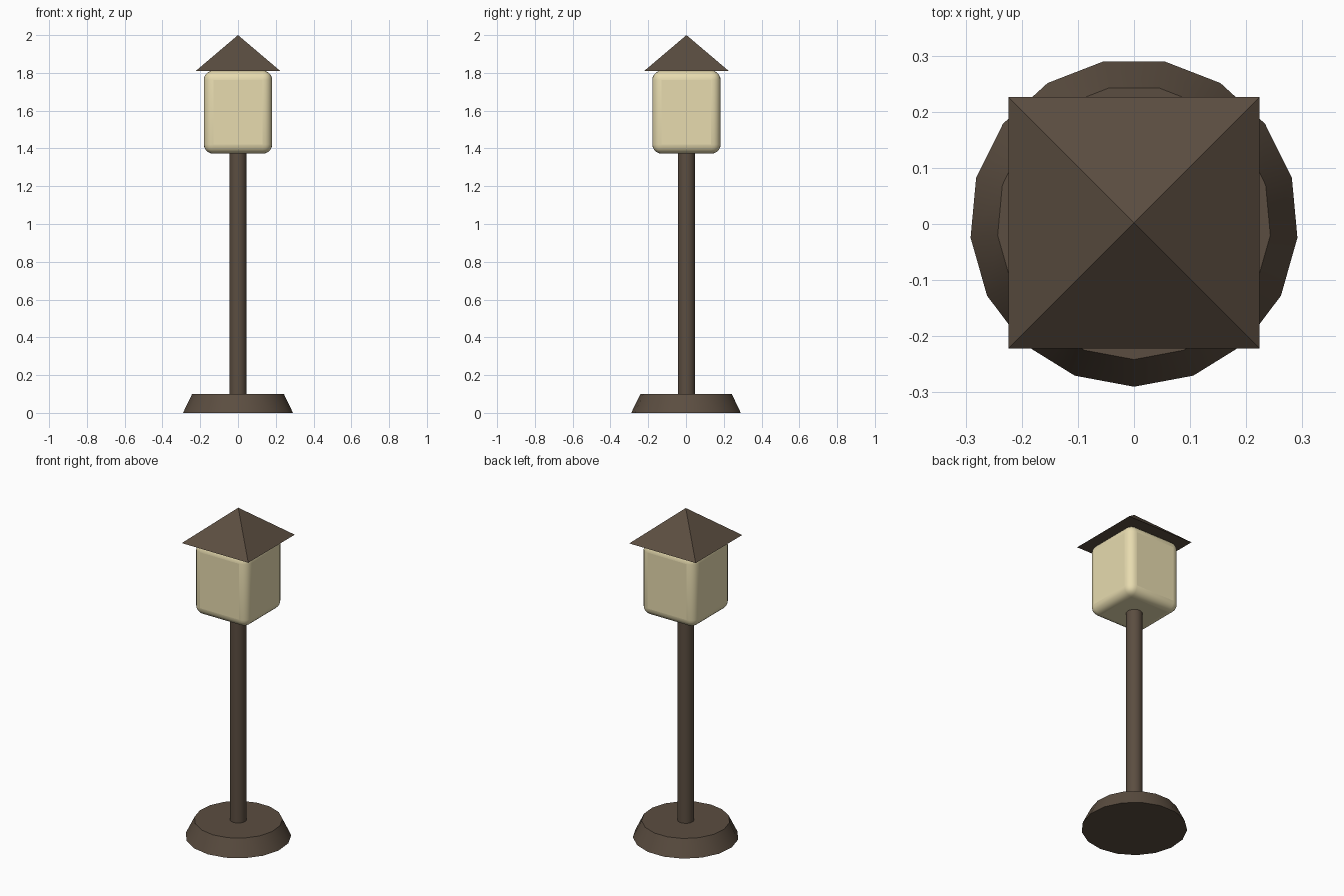
import bpy, math

if "Cube" in bpy.data.objects:
    bpy.data.objects.remove(bpy.data.objects["Cube"])

CY = 0.0025  # the 17-sided base is slightly asymmetric in y


def paint(name, color):
    mat = bpy.data.materials.new(name)
    mat.diffuse_color = color
    mat.use_nodes = True
    mat.node_tree.nodes["Principled BSDF"].inputs["Base Color"].default_value = mat.diffuse_color
    return mat


wood = paint("dark_brown", (0.105, 0.075, 0.052, 1))
glow = paint("cream", (0.80, 0.71, 0.43, 1))


def cone(name, sides, r1, r2, z0, z1, turn, mat):
    bpy.ops.mesh.primitive_cone_add(vertices=sides, radius1=r1, radius2=r2, depth=z1 - z0,
                                    location=(0, CY, (z0 + z1) / 2), rotation=(0, 0, turn))
    ob = bpy.context.object
    ob.name = name
    ob.data.materials.append(mat)
    return ob


# Tapered foot with one corner pointing to the front
cone("base", 17, 0.2925, 0.244, 0, 0.1, math.pi, wood)
bpy.ops.object.shade_smooth_by_angle(angle=math.radians(35))

# Post
cone("post", 17, 0.046, 0.046, 0.09, 1.38, math.pi, wood)
bpy.ops.object.shade_smooth_by_angle(angle=math.radians(35))

# Rounded lantern box
bpy.ops.mesh.primitive_cube_add(size=1, location=(0, CY, 1.592))
lantern = bpy.context.object
lantern.name = "lantern"
lantern.scale = (0.362, 0.362, 0.44)
bpy.ops.object.transform_apply(location=False, rotation=False, scale=True)
bevel = lantern.modifiers.new("round", 'BEVEL')
bevel.width = 0.05
bevel.segments = 5
lantern.data.materials.append(glow)
bpy.ops.object.shade_smooth_by_angle(angle=math.radians(35))

# Pyramid roof
cone("roof", 4, 0.224 * math.sqrt(2), 0, 1.81, 2.0, math.pi / 4, wood)
